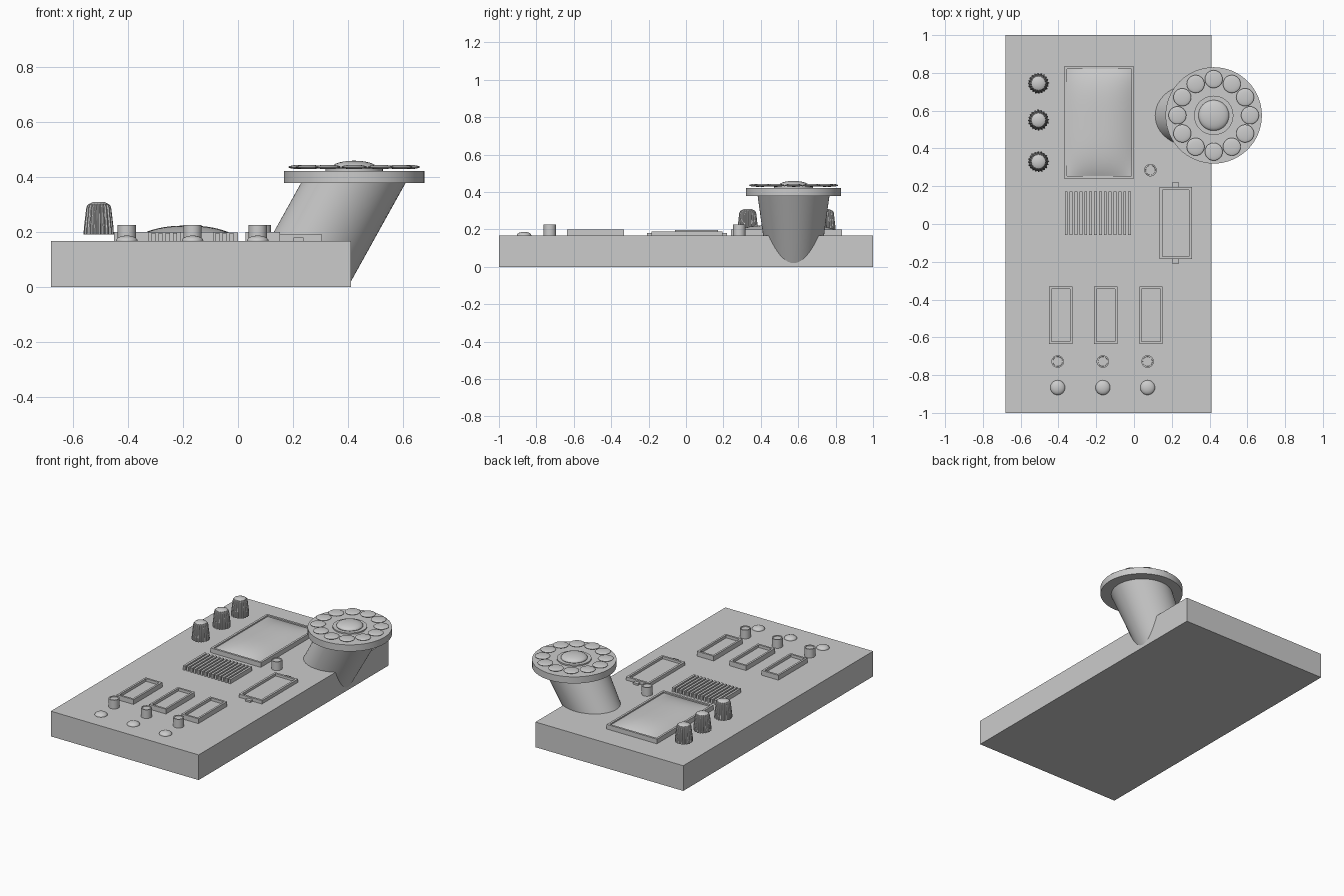
import bpy, bmesh
from math import sin, cos, pi

if "Cube" in bpy.data.objects:
    bpy.data.objects.remove(bpy.data.objects["Cube"])

TOP = 0.168  # top of the console slab


def finish(name, bm, smooth=True):
    bmesh.ops.recalc_face_normals(bm, faces=bm.faces)
    me = bpy.data.meshes.new(name)
    bm.to_mesh(me)
    bm.free()
    ob = bpy.data.objects.new(name, me)
    bpy.context.collection.objects.link(ob)
    if smooth:
        bpy.ops.object.select_all(action='DESELECT')
        ob.select_set(True)
        bpy.context.view_layer.objects.active = ob
        bpy.ops.object.shade_smooth_by_angle(angle=0.6)
    return ob


def add_box(bm, x0, x1, y0, y1, z0, z1):
    vs = bmesh.ops.create_cube(bm, size=1)['verts']
    for v in vs:
        v.co = ((x0 + x1) / 2 + v.co.x * (x1 - x0),
                (y0 + y1) / 2 + v.co.y * (y1 - y0),
                (z0 + z1) / 2 + v.co.z * (z1 - z0))


def box(name, *dims):
    bm = bmesh.new()
    add_box(bm, *dims)
    return finish(name, bm, False)


def add_frame(bm, x0, x1, y0, y1, z0, z1, t):
    # mitred rectangular ring
    loops = []
    for d, z in ((0, z0), (0, z1), (t, z1), (t, z0)):
        loops.append([bm.verts.new((x, y, z)) for x, y in
                      ((x0 + d, y0 + d), (x1 - d, y0 + d), (x1 - d, y1 - d), (x0 + d, y1 - d))])
    for a, b in zip(loops, loops[1:] + loops[:1]):
        for i in range(4):
            j = (i + 1) % 4
            bm.faces.new((a[i], a[j], b[j], b[i]))


def lathe(name, cx, cy, profile, n=48, flute=0.0):
    # profile of (radius, z), capped at both ends; flute cuts alternate ribs
    bm = bmesh.new()
    rings = []
    for k, (r, z) in enumerate(profile):
        cut = flute if k < len(profile) - 2 else 0
        rings.append([bm.verts.new((cx + (r - cut * (i // 2 % 2)) * cos(2 * pi * i / n),
                                    cy + (r - cut * (i // 2 % 2)) * sin(2 * pi * i / n), z))
                      for i in range(n)])
    for a, b in zip(rings, rings[1:]):
        for i in range(n):
            j = (i + 1) % n
            bm.faces.new((a[i], a[j], b[j], b[i]))
    bm.faces.new(rings[0])
    bm.faces.new(rings[-1])
    return finish(name, bm)


def dome(name, x, y, z, r, h):
    bm = bmesh.new()
    bmesh.ops.create_uvsphere(bm, u_segments=32, v_segments=16, radius=1)
    for v in bm.verts:
        v.co = (x + v.co.x * r, y + v.co.y * r, z + v.co.z * h)
    return finish(name, bm)


# console slab
box("console_base", -0.68, 0.41, -1, 1, 0, TOP)

# leaning neck of the dial
bm = bmesh.new()
N = 64
rings = []
for cx, ry, z in ((0.209, 0.14, 0.0), (0.42, 0.192, 0.38)):
    rings.append([bm.verts.new((cx + 0.19 * cos(2 * pi * i / N),
                                0.575 + ry * sin(2 * pi * i / N), z)) for i in range(N)])
for i in range(N):
    j = (i + 1) % N
    bm.faces.new((rings[0][i], rings[0][j], rings[1][j], rings[1][i]))
bm.faces.new(rings[0])
bm.faces.new(rings[1])
finish("dial_neck", bm)

# dial disc, hub and twelve buttons
DX, DY = 0.422, 0.575
lathe("dial_disc", DX, DY, [(0.255, 0.378), (0.255, 0.422)], 64)
lathe("dial_hub_ring", DX, DY, [(0.104, 0.42), (0.104, 0.431), (0.085, 0.431)], 48)
dome("dial_hub", DX, DY, 0.434, 0.081, 0.025)
for i in range(12):
    a = 2 * pi * i / 12
    dome(f"dial_button_{i + 1}", DX + 0.192 * cos(a), DY + 0.192 * sin(a), 0.436, 0.047, 0.008)

# fluted control knobs
for i, y in enumerate((0.745, 0.55, 0.33)):
    lathe(f"knob_{i + 1}", -0.506, y,
          [(0.055, 0.19), (0.054, 0.215), (0.045, 0.29), (0.041, 0.297),
           (0.037, 0.301), (0.02, 0.309)], 80, 0.005)

# screen frame and bulging glass
bm = bmesh.new()
add_frame(bm, -0.37, 0.0, 0.24, 0.835, TOP - 0.005, 0.199, 0.014)
finish("screen_frame", bm, False)
bm = bmesh.new()
bmesh.ops.create_grid(bm, x_segments=24, y_segments=32, size=1)
for v in bm.verts:
    u, w = v.co.x, v.co.y
    lift = (1 - abs(u) ** 2.5) * (1 - abs(w) ** 4)
    v.co = (-0.185 + u * 0.172, 0.5375 + w * 0.285, 0.19 + 0.033 * lift)
finish("screen_glass", bm)

# speaker grille bars
bm = bmesh.new()
for i in range(14):
    x = -0.366 + i * 0.0258
    add_box(bm, x, x + 0.015, -0.058, 0.172, TOP - 0.005, 0.196)
finish("speaker_grille", bm, False)

# card holder with end tabs
bm = bmesh.new()
add_frame(bm, 0.136, 0.306, -0.185, 0.195, TOP - 0.005, 0.19, 0.014)
add_box(bm, 0.15, 0.292, -0.171, 0.181, TOP - 0.005, 0.174)
for y0, y1 in ((0.195, 0.219), (-0.209, -0.185)):
    add_box(bm, 0.202, 0.238, y0, y1, TOP - 0.005, 0.18)
finish("card_holder", bm, False)

# single push button beside the screen
PEG = [(0.033, TOP - 0.005), (0.033, 0.226), (0.026, 0.226), (0.025, 0.222)]
lathe("side_button", 0.087, 0.285, PEG, 32)

# three call channels: plate, push button, lamp
for i, x in enumerate((-0.404, -0.165, 0.072)):
    px = -0.45 + i * 0.239
    bm = bmesh.new()
    add_frame(bm, px, px + 0.124, -0.635, -0.332, TOP - 0.005, 0.2, 0.013)
    add_box(bm, px + 0.012, px + 0.112, -0.623, -0.344, TOP - 0.005, 0.182)
    finish(f"channel_plate_{i + 1}", bm, False)
    lathe(f"channel_button_{i + 1}", x, -0.728, PEG, 32)
    dome(f"channel_lamp_{i + 1}", x, -0.866, TOP, 0.039, 0.019)
